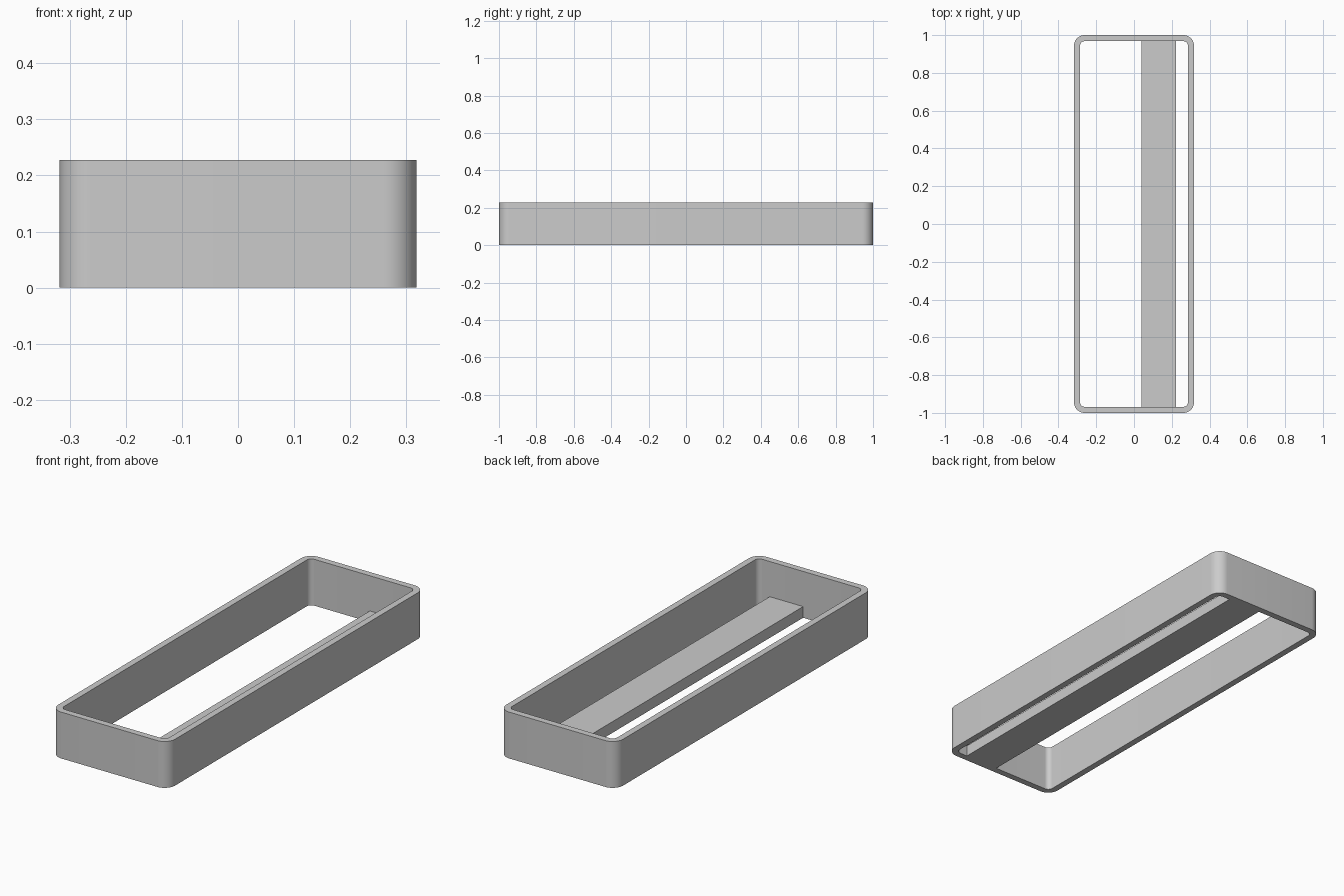
import bpy, bmesh, math

cube = bpy.data.objects.get("Cube")
if cube:
    bpy.data.objects.remove(cube, do_unlink=True)

HEIGHT = 0.228
WALL = 0.032
HALF_X, HALF_Y = 0.318, 1.0
RADIUS = 0.057
STEPS = 12

grey = bpy.data.materials.new("light_grey")
grey.use_nodes = True
colour = (0.6, 0.6, 0.6, 1)
grey.diffuse_color = colour
grey.node_tree.nodes["Principled BSDF"].inputs["Base Color"].default_value = colour


def finish(name, bm):
    bmesh.ops.recalc_face_normals(bm, faces=bm.faces)
    mesh = bpy.data.meshes.new(name)
    bm.to_mesh(mesh)
    bm.free()
    mesh.materials.append(grey)
    obj = bpy.data.objects.new(name, mesh)
    bpy.context.collection.objects.link(obj)
    return obj


def rounded_loop(bm, inset, z):
    """Ring of vertices around a rounded rectangle."""
    r = RADIUS - inset
    cx, cy = HALF_X - RADIUS, HALF_Y - RADIUS
    verts = []
    for q, (sx, sy) in enumerate([(1, 1), (-1, 1), (-1, -1), (1, -1)]):
        for i in range(STEPS + 1):
            a = (q + i / STEPS) * math.pi / 2
            verts.append(bm.verts.new((sx * cx + r * math.cos(a),
                                       sy * cy + r * math.sin(a), z)))
    return verts


# Rounded open frame: outer and inner walls joined by flat rims
bm = bmesh.new()
loops = [rounded_loop(bm, inset, z) for inset, z in
         [(0, 0), (0, HEIGHT), (WALL, HEIGHT), (WALL, 0)]]
for a, b in zip(loops, loops[1:] + loops[:1]):
    for i in range(len(a)):
        j = (i + 1) % len(a)
        bm.faces.new((a[i], a[j], b[j], b[i]))
frame = finish("frame", bm)
bpy.ops.object.select_all(action='DESELECT')
frame.select_set(True)
bpy.context.view_layer.objects.active = frame
bpy.ops.object.shade_smooth_by_angle(angle=math.radians(30))

# Flat lengthwise bar, flush with the underside
LEFT, RIGHT, THICK = 0.222, 0.04, 0.055
bm = bmesh.new()
bmesh.ops.create_cube(bm, size=1)
for v in bm.verts:
    v.co.x = LEFT if v.co.x > 0 else RIGHT
    v.co.y *= 2 * (HALF_Y - WALL)
    v.co.z = THICK if v.co.z > 0 else 0
finish("floor_bar", bm)
